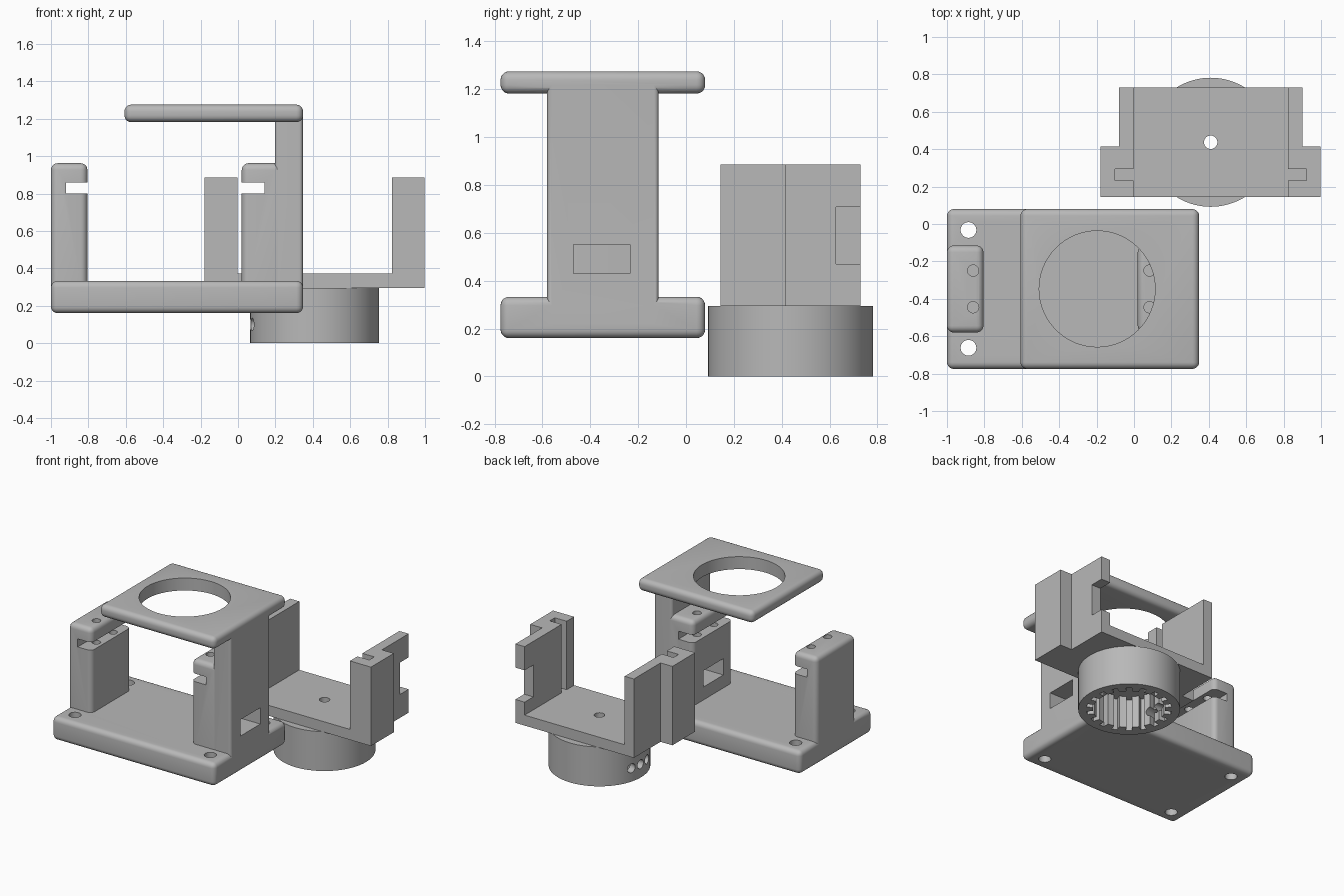
import bpy, bmesh, math
from mathutils import Matrix, Vector

if "Cube" in bpy.data.objects:
    bpy.data.objects.remove(bpy.data.objects["Cube"], do_unlink=True)

grey = bpy.data.materials.new("plain grey")
grey.use_nodes = True
colour = (0.48, 0.48, 0.48, 1)
grey.diffuse_color = colour
grey.node_tree.nodes["Principled BSDF"].inputs["Base Color"].default_value = colour


def finish(name, bm):
    mesh = bpy.data.meshes.new(name)
    bm.to_mesh(mesh)
    bm.free()
    mesh.materials.append(grey)
    obj = bpy.data.objects.new(name, mesh)
    bpy.context.collection.objects.link(obj)
    return obj


def box(name, x, y, z, radius=0):
    """Box from (min, max) ranges, with optional rounded edges."""
    bm = bmesh.new()
    bmesh.ops.create_cube(bm, size=1)
    for v in bm.verts:
        v.co = Vector([r[0] if c < 0 else r[1] for c, r in zip(v.co, (x, y, z))])
    if radius:
        bmesh.ops.bevel(bm, geom=bm.edges[:], offset=radius, segments=5,
                        profile=0.5, affect='EDGES')
    return finish(name, bm)


def cylinder(name, x, y, z, radius, sides=32):
    bm = bmesh.new()
    bmesh.ops.create_cone(bm, cap_ends=True, segments=sides, radius1=radius,
                          radius2=radius, depth=z[1] - z[0],
                          matrix=Matrix.Translation((x, y, sum(z) / 2)))
    return finish(name, bm)


def prism(name, outline, z):
    """Extrude a plan outline upwards."""
    bm = bmesh.new()
    face = bm.faces.new([bm.verts.new((px, py, z[0])) for px, py in outline])
    up = bmesh.ops.extrude_face_region(bm, geom=[face])
    bmesh.ops.translate(bm, vec=(0, 0, z[1] - z[0]),
                        verts=[g for g in up["geom"] if isinstance(g, bmesh.types.BMVert)])
    bmesh.ops.recalc_face_normals(bm, faces=bm.faces[:])
    return finish(name, bm)


def combine(target, others, operation):
    """Apply a boolean with each helper, then discard the helper."""
    for other in others:
        other.hide_render = True
        mod = target.modifiers.new("boolean", 'BOOLEAN')
        mod.operation, mod.solver, mod.object = operation, 'EXACT', other
        bpy.context.view_layer.objects.active = target
        bpy.ops.object.modifier_apply(modifier=mod.name)
        bpy.data.objects.remove(other, do_unlink=True)


def smooth(obj):
    bpy.ops.object.select_all(action='DESELECT')
    obj.select_set(True)
    bpy.context.view_layer.objects.active = obj
    bpy.ops.object.shade_smooth_by_angle(angle=math.radians(30))


R = 0.036
MID_Y = -0.347
PLATE_Y = (-0.775, 0.08)
POST_Y = (-0.58, -0.115)

# Stand: base, two posts, tall column and ring plate
stand = box("stand", (-1, 0.348), PLATE_Y, (0.16, 0.333), R)
combine(stand, [
    box("left_post", (-1, -0.805), POST_Y, (0.2, 0.962), R),
    box("right_post", (0.02, 0.24), POST_Y, (0.2, 0.962), R),
    box("column", (0.197, 0.348), POST_Y, (0.2, 1.24), 0.02),
    box("ring_plate", (-0.607, 0.348), PLATE_Y, (1.182, 1.275), R),
], 'UNION')

# Openings in the stand: ring, window, slots and screw holes
cuts = [
    cylinder("ring_cut", -0.197, MID_Y, (1.1, 1.4), 0.31, 64),
    box("window_cut", (-0.1, 0.5), (-0.47, -0.233), (0.43, 0.552)),
    box("left_slot", (-0.92, -0.7), (-0.7, 0), (0.8, 0.86)),
    box("right_slot", (-0.1, 0.143), (-0.7, 0), (0.8, 0.86)),
]
for side in (-1, 1):
    for x in (-0.885, 0.235):
        cuts.append(cylinder("base_hole", x, MID_Y + side * 0.315, (0, 0.5), 0.042))
    for x in (-0.86, 0.083):
        cuts.append(cylinder("post_hole", x, MID_Y + side * 0.098, (0.6, 1.1), 0.03))
combine(stand, cuts, 'DIFFERENCE')
smooth(stand)

# Cradle: stepped floor with an arm on each side
CX, CY = 0.41, 0.437
FLOOR, TOP = 0.295, 0.885
BACK, STEP, FRONT = 0.73, 0.415, 0.145


def arm_outline(s):
    inner, thin, wide = (CX + s * w for w in (0.414, 0.49, 0.588))
    return [(inner, FRONT), (wide, FRONT), (wide, STEP),
            (thin, STEP), (thin, BACK), (inner, BACK)]


right, left = arm_outline(1), arm_outline(-1)
cradle = prism("cradle", right[1:5] + left[4:0:-1], (FLOOR, TOP))
cradle_cuts = [
    box("cradle_space", (CX - 0.414, CX + 0.414), (0, 1), (0.373, 1)),
    box("back_notch", (CX + 0.3, CX + 0.6), (0.627, 0.8), (0.47, 0.708)),
    cylinder("axle_hole", CX, CY, (0.2, 0.5), 0.036),
]
for s in (-1, 1):
    slot_x = sorted((CX + s * 0.39, CX + s * 0.512))
    cradle_cuts.append(box("arm_slot", slot_x, (0.233, 0.293), (0.373, 1)))
combine(cradle, cradle_cuts, 'DIFFERENCE')
smooth(cradle)

# Splined socket below the cradle
socket = cylinder("socket", CX, CY, (0, FLOOR), 0.345, 96)
TEETH = 18
pitch = math.tau / TEETH
spline = []
for i in range(TEETH):
    for part, radius in ((-0.28, 0.245), (0, 0.245), (0.28, 0.245),
                         (0.3, 0.29), (0.5, 0.29), (0.7, 0.29)):
        a = (i + part) * pitch
        spline.append((CX + radius * math.cos(a), CY + radius * math.sin(a)))
socket_cuts = [prism("spline_cut", spline, (-0.1, 0.24)),
               cylinder("axle_hole", CX, CY, (0.1, 0.5), 0.036)]

# Three radial holes through the socket wall
for degrees in (164, 179, 194):
    a = math.radians(degrees)
    drill = cylinder("side_drill", 0, 0, (0.2, 0.4), 0.034, 24)
    drill.data.transform(Matrix.Translation((CX, CY, 0.1))
                         @ Matrix.Rotation(a, 4, 'Z')
                         @ Matrix.Rotation(math.pi / 2, 4, 'Y'))
    socket_cuts.append(drill)
combine(socket, socket_cuts, 'DIFFERENCE')
smooth(socket)
